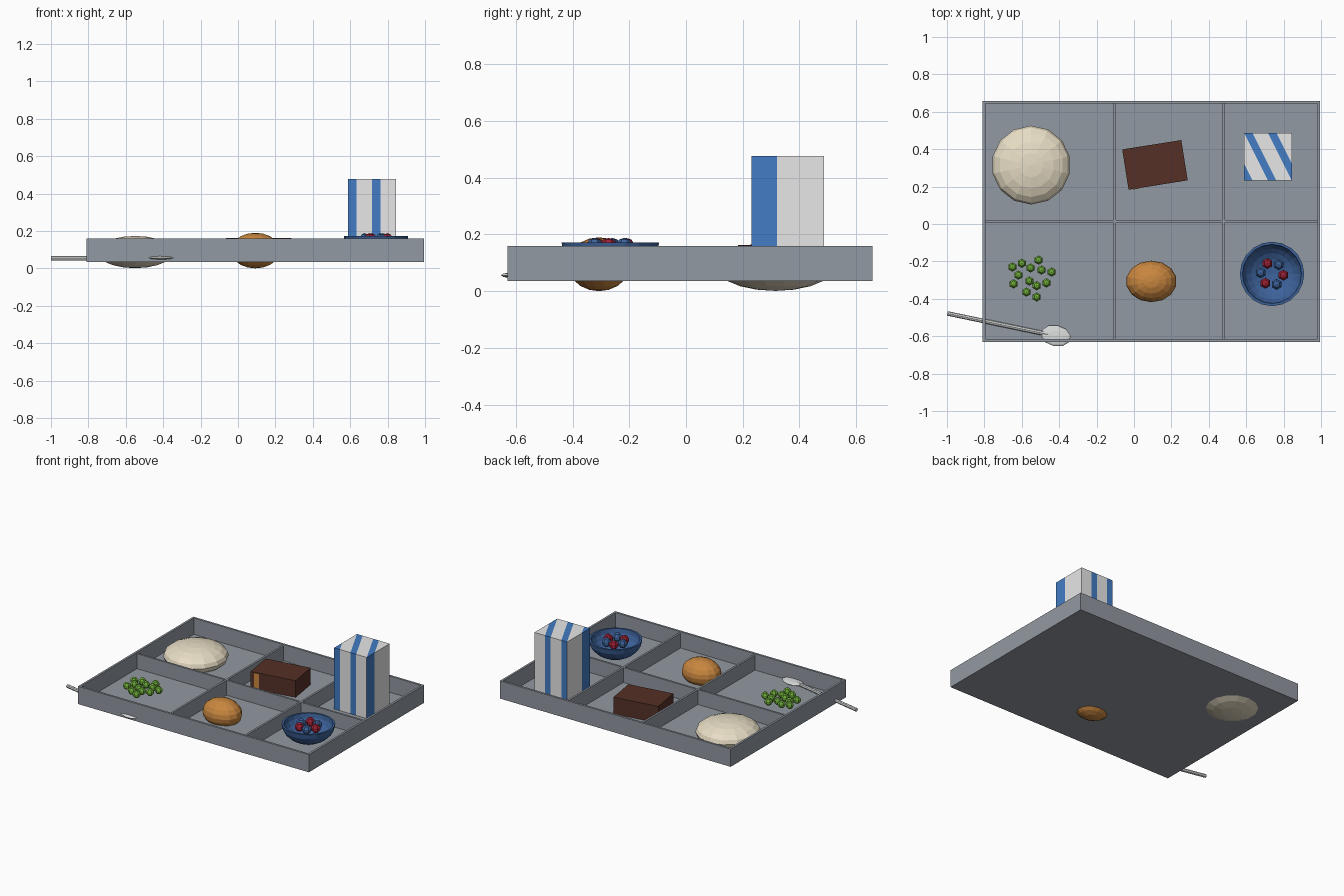
import bpy, bmesh, math
from mathutils import Matrix, Vector

if "Cube" in bpy.data.objects:
    bpy.data.objects.remove(bpy.data.objects["Cube"])


def material(name, r, g, b):
    m = bpy.data.materials.new(name)
    m.diffuse_color = (r, g, b, 1)
    m.use_nodes = True
    m.node_tree.nodes["Principled BSDF"].inputs["Base Color"].default_value = m.diffuse_color
    return m


GREY = material("tray_grey", .29, .32, .36)
CREAM = material("mash_cream", .82, .74, .57)
BROWN = material("brownie_brown", .09, .03, .02)
CRUST = material("crust_orange", .58, .24, .05)
GREEN = material("pea_green", .15, .41, .04)
WHITE = material("carton_white", .80, .81, .80)
BLUE = material("stripe_blue", .055, .20, .55)
NAVY = material("bowl_blue", .045, .12, .32)
RED = material("berry_red", .34, .015, .035)
SILVER = material("spoon_silver", .70, .71, .71)


def finish(bm, name, *mats):
    me = bpy.data.meshes.new(name)
    bm.to_mesh(me)
    bm.free()
    for m in mats:
        me.materials.append(m)
    ob = bpy.data.objects.new(name, me)
    bpy.context.collection.objects.link(ob)
    return ob


def add_box(bm, x0, x1, y0, y1, z0, z1):
    mat = Matrix.Translation(((x0 + x1) / 2, (y0 + y1) / 2, (z0 + z1) / 2))
    mat = mat @ Matrix.Diagonal((x1 - x0, y1 - y0, z1 - z0, 1))
    bmesh.ops.create_cube(bm, size=1, matrix=mat)


def ball(name, center, radii, mat, seg, rings, turn=0):
    bm = bmesh.new()
    m = (Matrix.Translation(center) @ Matrix.Rotation(turn, 4, 'Z')
         @ Matrix.Diagonal((*radii, 1)))
    bmesh.ops.create_uvsphere(bm, u_segments=seg, v_segments=rings, radius=1, matrix=m)
    return finish(bm, name, mat)


# Tray: floor, four rim walls and the dividers
X0, X1, Y0, Y1 = -.81, .995, -.63, .658
FLOOR, TOP, T = .045, .16, .015
bm = bmesh.new()
add_box(bm, X0, X1, Y0, Y1, .035, FLOOR)
finish(bm, "tray_floor", GREY)
bm = bmesh.new()
for x in (X0, X1 - T):
    add_box(bm, x, x + T, Y0, Y1, .035, TOP)
for y in (Y0, Y1 - T):
    add_box(bm, X0 + T, X1 - T, y, y + T, .035, TOP)
finish(bm, "tray_rim", GREY)
bm = bmesh.new()
for x in (-.102, .48):
    add_box(bm, x - .007, x + .007, Y0 + T, Y1 - T, FLOOR, .15)
add_box(bm, X0 + T, X1 - T, .008, .022, FLOOR, .15)
finish(bm, "tray_dividers", GREY)

# Mashed potato and bread roll
ball("mashed_potato", (-.55, .315, .087), (.211, .211, .086), CREAM, 14, 10)
ball("bread_roll", (.093, -.307, .095), (.136, .111, .095), CRUST, 14, 10)

# Brownie with a narrow caramel strip on the front face
place = Matrix.Translation((.112, .316, 0)) @ Matrix.Rotation(math.radians(9), 4, 'Z')
bm = bmesh.new()
add_box(bm, -.16, .16, -.109, .109, FLOOR, .163)
bm.transform(place)
finish(bm, "brownie", BROWN)
bm = bmesh.new()
add_box(bm, -.135, -.1, -.112, -.108, FLOOR, .158)
bm.transform(place)
finish(bm, "caramel_strip", CRUST)

# Milk carton: box cut along slanted vertical planes, stripes by position
CX0, CY0, S = .589, .232, .255
bm = bmesh.new()
add_box(bm, CX0, CX0 + S, CY0, CY0 + S, FLOOR, .477)
normal = Vector((1, .5, 0))
PERIOD, WIDTH = .5, .175


def stripe_pos(p):
    return ((p.x - CX0) + .5 * (p.y - CY0)) / S


for i in range(4):
    for u in (i * PERIOD, i * PERIOD + WIDTH):
        if 0 < u < 1.5:
            bmesh.ops.bisect_plane(bm, geom=bm.verts[:] + bm.edges[:] + bm.faces[:],
                                   plane_co=(CX0 + u * S, CY0, 0), plane_no=normal)
for f in bm.faces:
    f.material_index = int(stripe_pos(f.calc_center_median()) % PERIOD < WIDTH)
finish(bm, "milk_carton", WHITE, BLUE)

# Fruit bowl: lathed shell
BX, BY, SEG, STEPS = .738, -.267, 20, 6
outer = [(.172 * math.sin(a), .172 - .127 * math.cos(a))
         for a in (math.pi / 2 * i / STEPS for i in range(STEPS + 1))]
inner = [(.158 * math.sin(a), .172 - .112 * math.cos(a))
         for a in (math.pi / 2 * i / STEPS for i in range(STEPS, -1, -1))]
bm = bmesh.new()
verts = [bm.verts.new((r, 0, z)) for r, z in outer + inner]
edges = [bm.edges.new(pair) for pair in zip(verts, verts[1:])]
bmesh.ops.spin(bm, geom=verts + edges, cent=(0, 0, 0), axis=(0, 0, 1),
               angle=2 * math.pi, steps=SEG)
bmesh.ops.remove_doubles(bm, verts=bm.verts[:], dist=.0005)
bmesh.ops.recalc_face_normals(bm, faces=bm.faces[:])
bm.transform(Matrix.Translation((BX, BY, 0)))
finish(bm, "fruit_bowl", NAVY)

# Berries in a ring, red and blue in turn
for i in range(6):
    a = math.radians(-6 + 60 * i)
    ball(f"berry_{i + 1}", (BX + .061 * math.cos(a), BY + .061 * math.sin(a), .157),
         (.031, .031, .031), (RED, NAVY)[i % 2], 6, 5)

# Peas
peas = [(-.60, -.21), (-.51, -.193), (-.65, -.23), (-.553, -.235), (-.495, -.246),
        (-.44, -.257), (-.618, -.273), (-.56, -.305), (-.644, -.32), (-.52, -.33),
        (-.468, -.315), (-.575, -.364), (-.52, -.39)]
for i, (x, y) in enumerate(peas):
    ball(f"pea_{i + 1}", (x, y, .09), (.026, .026, .026), GREEN, 6, 5)

# Spoon: oval head and a round handle reaching over the rim
a, b = Vector((-.998, -.478, .054)), Vector((-.45, -.592, .054))
turn = math.atan2(b.y - a.y, b.x - a.x)
ball("spoon_head", (-.418, -.598, .056), (.082, .056, .011), SILVER, 10, 6, turn)
bm = bmesh.new()
rot = (b - a).to_track_quat('Z', 'Y').to_matrix().to_4x4()
bmesh.ops.create_cone(bm, cap_ends=True, segments=8, radius1=.012, radius2=.012,
                      depth=(b - a).length, matrix=Matrix.Translation((a + b) / 2) @ rot)
finish(bm, "spoon_handle", SILVER)
